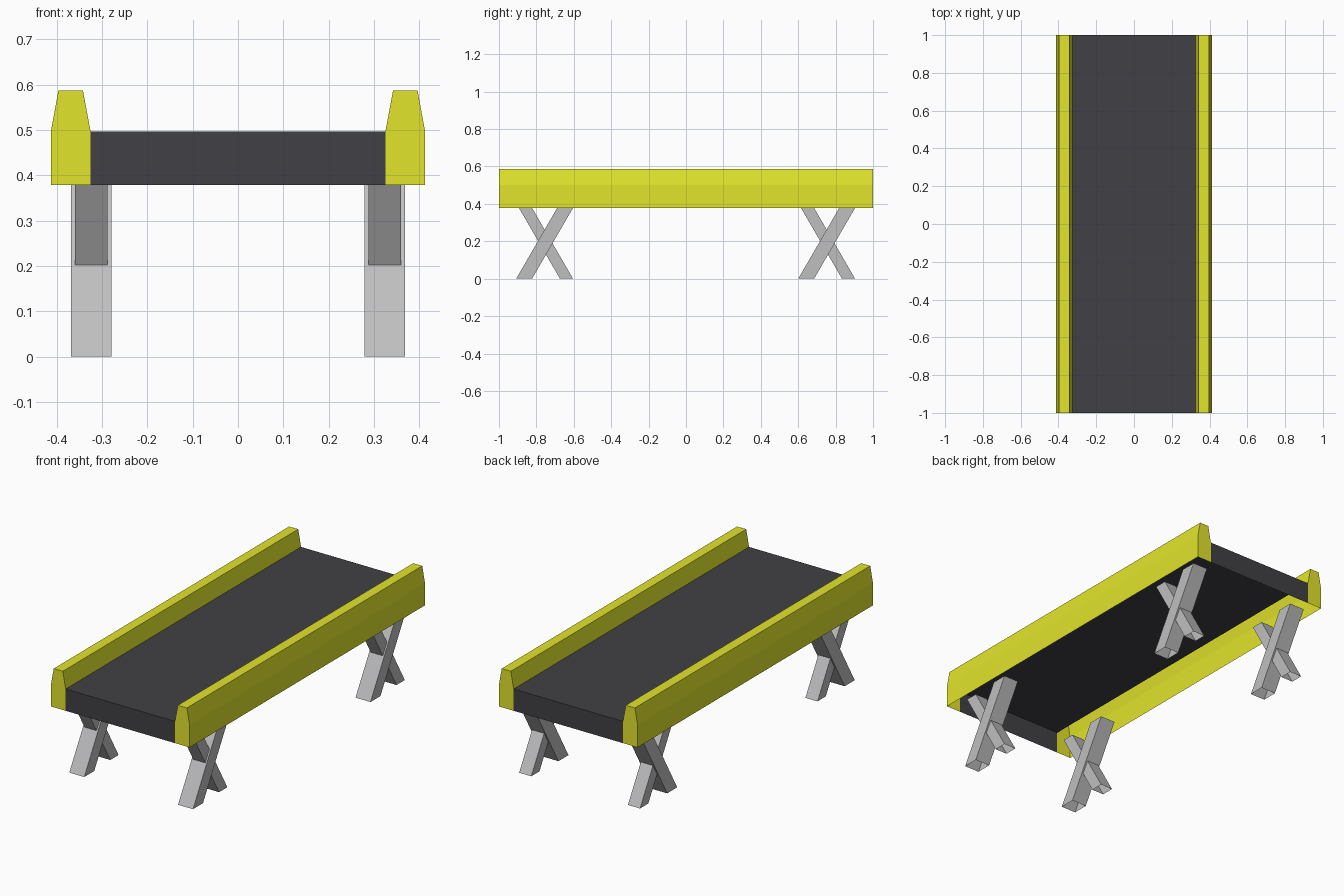
import bpy
import bmesh

if "Cube" in bpy.data.objects:
    bpy.data.objects.remove(bpy.data.objects["Cube"])


def material(name, color):
    m = bpy.data.materials.new(name)
    m.diffuse_color = (*color, 1.0)
    m.use_nodes = True
    m.node_tree.nodes["Principled BSDF"].inputs["Base Color"].default_value = m.diffuse_color
    return m


yellow = material("rail yellow", (0.76, 0.78, 0.025))
dark = material("belt charcoal", (0.053, 0.051, 0.058))
grey = material("leg grey", (0.52, 0.52, 0.53))


def shell(name, a, b, mat, open_edges, caps=True):
    """Join two matching end profiles into a shell, leaving some profile edges open."""
    n = len(a)
    faces = [(i, (i + 1) % n, n + (i + 1) % n, n + i) for i in range(n) if i not in open_edges]
    if caps:
        faces += [tuple(range(n))[::-1], tuple(range(n, 2 * n))]
    mesh = bpy.data.meshes.new(name)
    mesh.from_pydata(a + b, [], faces)
    mesh.materials.append(mat)
    obj = bpy.data.objects.new(name, mesh)
    bpy.context.collection.objects.link(obj)
    bm = bmesh.new()
    bm.from_mesh(mesh)
    bmesh.ops.recalc_face_normals(bm, faces=bm.faces)
    bm.to_mesh(mesh)
    bm.free()
    return obj


def along_y(name, profile, mat, open_edges):
    return shell(name, [(x, -1, z) for x, z in profile],
                 [(x, 1, z) for x, z in profile], mat, open_edges)


def leg(name, cx, half, profile, mat):
    """Slanted square tube, open at the foot and at the top."""
    return shell(name, [(cx - half, y, z) for y, z in profile],
                 [(cx + half, y, z) for y, z in profile], mat, (0, 2))


BASE, BELT, LEG_TOP = 0.379, 0.496, 0.396

# Conveyor bed: top and two ends, hollow underneath
along_y("belt_bed", [(-0.325, BASE), (0.325, BASE), (0.325, BELT), (-0.325, BELT)],
        dark, (0, 1, 3))

# Tapered side rails, open below and towards the hollow bed
rail = [(0.325, BASE), (0.412, BASE), (0.412, 0.50), (0.396, 0.587), (0.342, 0.587), (0.325, BELT)]
for side, s in (("left", -1), ("right", 1)):
    along_y(side + "_rail", [(s * x, z) for x, z in rail], yellow, (0, 5))

    # Crossed legs: a wide bar leaning back and a thinner bar leaning forward
    cx = s * 0.3235
    run = 0.579 * LEG_TOP
    for end, cy in (("front", -0.754), ("back", 0.754)):
        wide = [(cy - 0.154, 0), (cy - 0.069, 0), (cy - 0.069 + run, LEG_TOP), (cy - 0.154 + run, LEG_TOP)]
        thin = [(cy + 0.080, 0), (cy + 0.150, 0), (cy + 0.150 - run, LEG_TOP), (cy + 0.080 - run, LEG_TOP)]
        leg(f"{end}_{side}_wide_leg", cx, 0.0445, wide, grey)
        leg(f"{end}_{side}_thin_leg", cx, 0.036, thin, grey)
